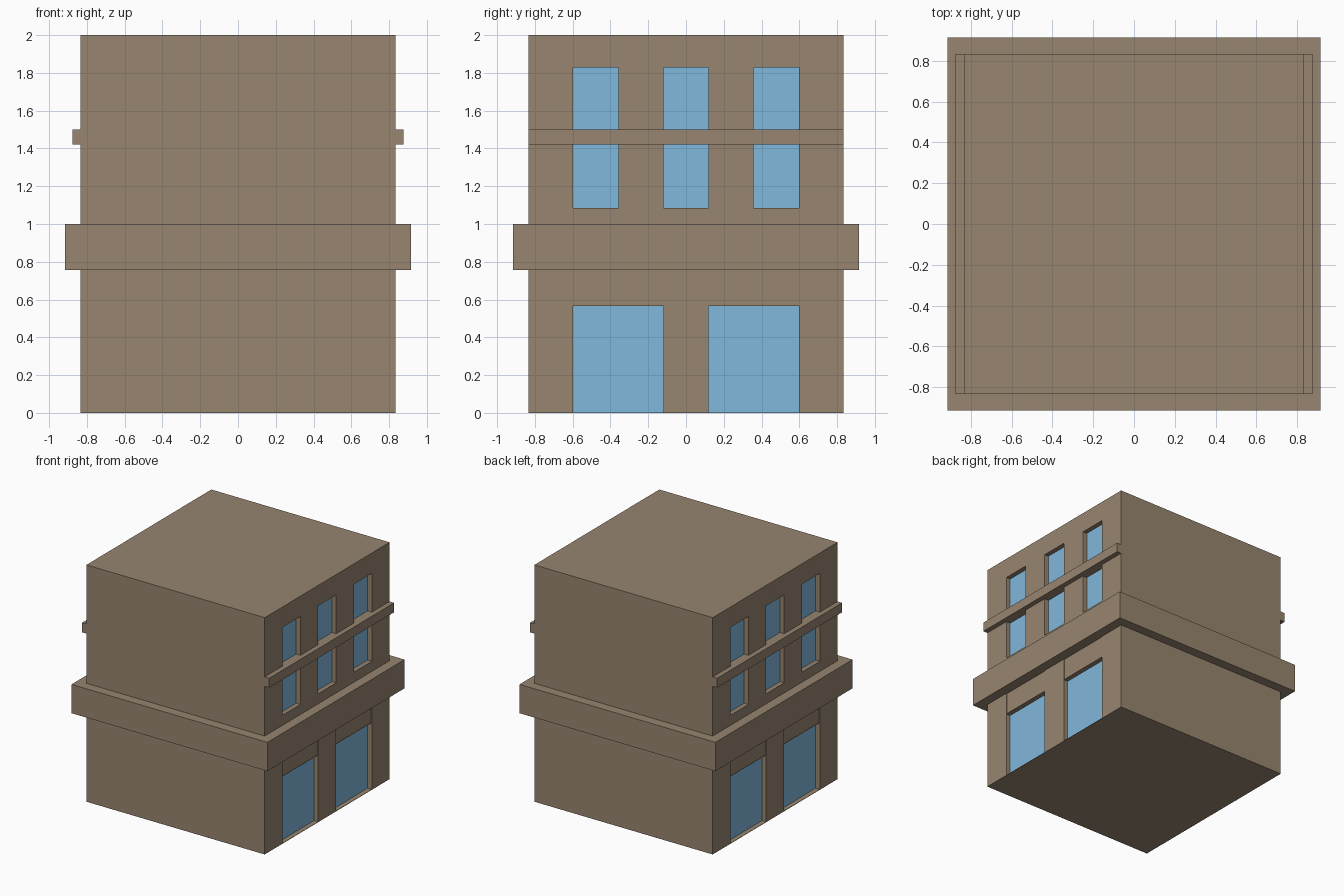
import bpy

if "Cube" in bpy.data.objects:
    bpy.data.objects.remove(bpy.data.objects["Cube"])

W = 0.833       # half width of the body
DEPTH = 0.04    # window recess


def material(name, rgb):
    m = bpy.data.materials.new(name)
    m.diffuse_color = (*rgb, 1)
    m.use_nodes = True
    m.node_tree.nodes["Principled BSDF"].inputs["Base Color"].default_value = m.diffuse_color
    return m


stone = material("stone", (0.31, 0.235, 0.16))
glass = material("glass", (0.22, 0.48, 0.72))


def box(name, x0, x1, y0, y1, z0, z1):
    bpy.ops.mesh.primitive_cube_add(size=1, location=((x0 + x1) / 2, (y0 + y1) / 2, (z0 + z1) / 2))
    o = bpy.context.object
    o.name = name
    o.scale = (x1 - x0, y1 - y0, z1 - z0)
    bpy.ops.object.transform_apply(location=True, rotation=False, scale=True)
    o.data.materials.append(stone)
    return o


# Main block
body = box("building_body", -W, W, -W, W, 0, 2)

# Recesses: (centre y, half width, bottom, top, depth)
pockets = []
for y in (-0.477, 0, 0.477):
    pockets += [(y, 0.12, 1.085, 1.42, DEPTH), (y, 0.12, 1.5, 1.828, DEPTH)]
for y in (-0.358, 0.358):
    pockets += [(y, 0.239, 0.003, 0.567, DEPTH), (y, 0.239, 0.567, 0.76, 0.006)]

# Cut the recesses into both glazed sides
for side in (-1, 1):
    for y, h, z0, z1, d in pockets:
        xs = sorted((side * (W - d), side * (W + 0.1)))
        cutter = box("cutter", *xs, y - h, y + h, z0, z1)
        mod = body.modifiers.new("recess", 'BOOLEAN')
        mod.operation, mod.solver, mod.object = 'DIFFERENCE', 'EXACT', cutter
        bpy.context.view_layer.objects.active = body
        bpy.ops.object.modifier_apply(modifier=mod.name)
        bpy.data.objects.remove(cutter)

# Back faces of the deep recesses are the panes
body.data.materials.clear()
body.data.materials.append(stone)
body.data.materials.append(glass)
for p in body.data.polygons:
    pane = abs(p.normal.x) > 0.9 and abs(abs(p.center.x) - (W - DEPTH)) < 0.002
    p.material_index = 1 if pane else 0

# Wide ledge around the building
box("wide_ledge", -0.915, 0.915, -0.915, 0.915, 0.757, 1.0)

# Narrow sill course on the glazed sides
for name, side in (("left_sill", -1), ("right_sill", 1)):
    box(name, *sorted((side * W, side * 0.875)), -W, W, 1.42, 1.5)
